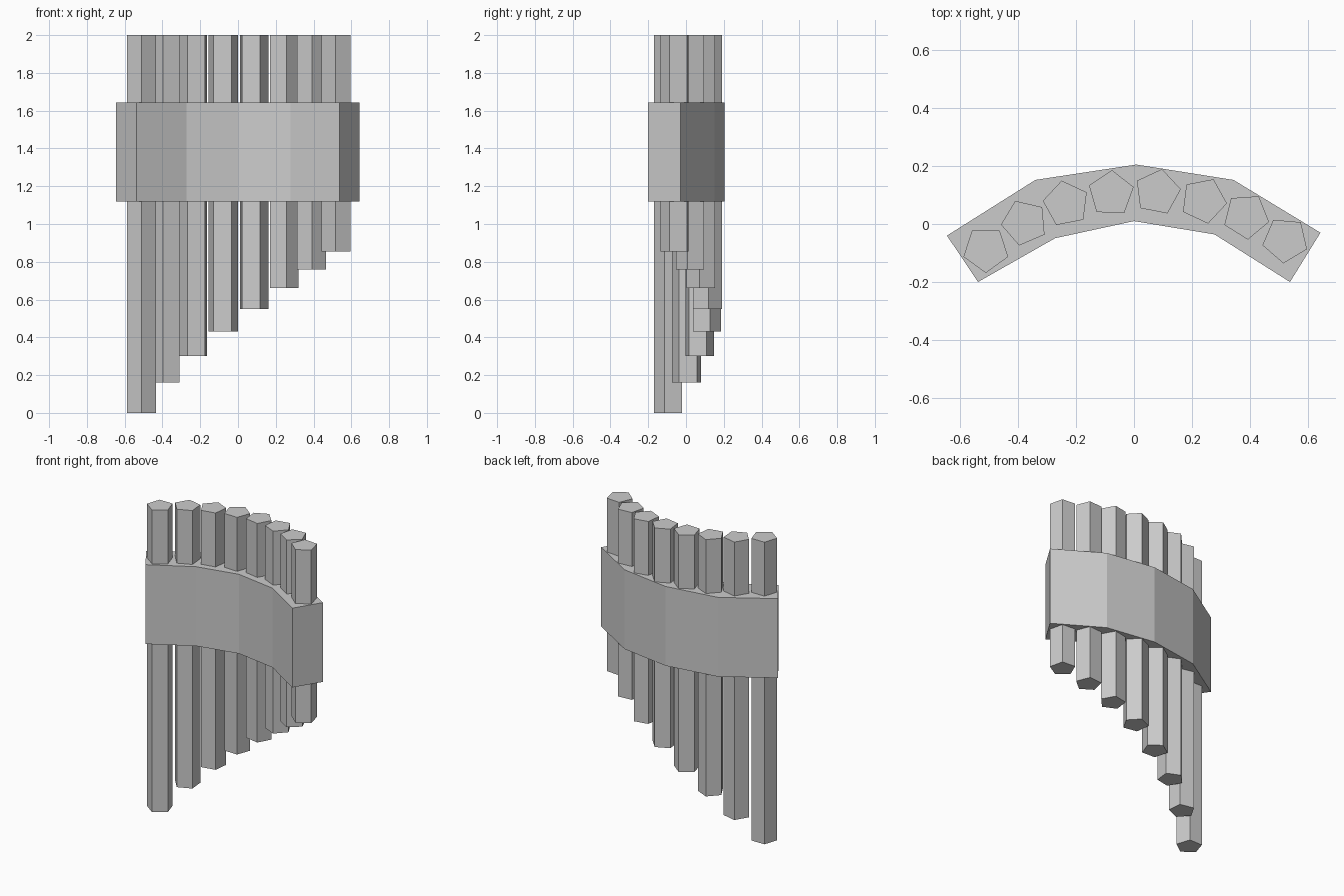
import bpy, bmesh
from math import radians, cos, sin

if "Cube" in bpy.data.objects:
    bpy.data.objects.remove(bpy.data.objects["Cube"])


def prism(name, outline, z0, z1):
    """Extrude a flat outline upwards from z0 to z1."""
    bm = bmesh.new()
    base = bm.faces.new([bm.verts.new((x, y, z0)) for x, y in outline])
    top = bmesh.ops.extrude_face_region(bm, geom=[base], use_keep_orig=True)
    verts = [g for g in top["geom"] if isinstance(g, bmesh.types.BMVert)]
    bmesh.ops.translate(bm, verts=verts, vec=(0, 0, z1 - z0))
    bmesh.ops.recalc_face_normals(bm, faces=bm.faces)
    mesh = bpy.data.meshes.new(name)
    bm.to_mesh(mesh)
    bm.free()
    obj = bpy.data.objects.new(name, mesh)
    bpy.context.collection.objects.link(obj)
    return obj


# Five-sided pipes: centre x, centre y, turn in degrees, bottom height
RADIUS = 0.081
pipes = [
    (-0.511, -0.088, -90, 0.0),
    (-0.378, 0.005, -103, 0.16),
    (-0.234, 0.070, -115, 0.30),
    (-0.079, 0.105, -128, 0.43),
    (0.081, 0.110, -137, 0.55),
    (0.240, 0.081, -79, 0.66),
    (0.387, 0.027, -86, 0.76),
    (0.522, -0.055, -95, 0.855),
]
for i, (cx, cy, turn, bottom) in enumerate(pipes, 1):
    angles = [radians(turn + 72 * k) for k in range(5)]
    prism(f"pipe_{i}", [(cx + RADIUS * cos(a), cy + RADIUS * sin(a)) for a in angles],
          bottom, 2.0)

# Curved band holding the pipes together, built as one bent slab
back = [(-0.645, -0.04), (-0.34, 0.152), (0.008, 0.205), (0.343, 0.152), (0.643, -0.03)]
front = [(0.538, -0.2), (0.278, -0.036), (0.0, 0.01), (-0.272, -0.049), (-0.538, -0.2)]
prism("binding_band", back + front, 1.118, 1.643)
